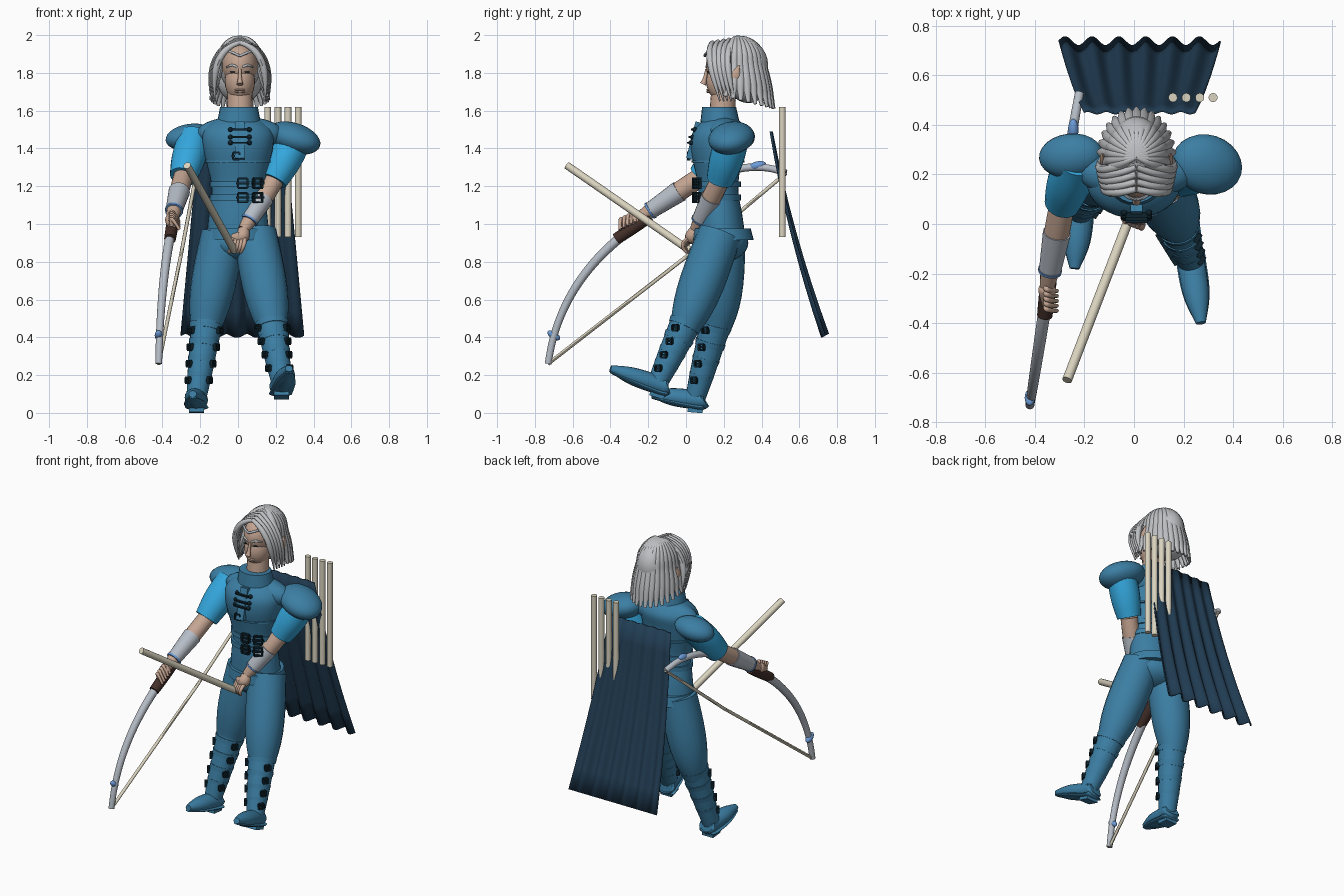
import bpy, bmesh, math
from mathutils import Vector, Matrix

if "Cube" in bpy.data.objects:
    bpy.data.objects.remove(bpy.data.objects["Cube"])


def material(name, *rgb):
    mat = bpy.data.materials.new(name)
    mat.use_nodes = True
    mat.diffuse_color = (*rgb, 1)
    mat.node_tree.nodes["Principled BSDF"].inputs["Base Color"].default_value = (*rgb, 1)
    return mat


SUIT = material("suit blue", .045, .21, .37)
SLEEVE = material("sleeve blue", .035, .39, .73)
CLOAK = material("cloak navy", .015, .045, .085)
HAIR = material("silver hair", .52, .53, .55)
SKIN = material("skin", .56, .38, .29)
CREAM = material("cream wood", .7, .65, .52)
BROWN = material("dark brown", .055, .028, .022)
STEEL = material("pale steel", .47, .51, .57)
GEM = material("soft blue", .15, .33, .68)
DARK = material("dark metal", .004, .016, .025)
SIDES = {"left": 1, "right": -1}
made = []


def finish(name, bm, mat):
    bmesh.ops.recalc_face_normals(bm, faces=bm.faces)
    mesh = bpy.data.meshes.new(name)
    bm.to_mesh(mesh)
    bm.free()
    mesh.materials.append(mat)
    part = bpy.data.objects.new(name, mesh)
    bpy.context.collection.objects.link(part)
    made.append(part)
    return part


def sample(values, t):
    """Smooth (Catmull-Rom) value at t along a list of points or radii."""
    last = len(values) - 1
    i = min(int(t * last), last - 1)
    f = t * last - i
    before, start, end, after = values[max(i - 1, 0)], values[i], values[i + 1], values[min(i + 2, last)]
    curve = 3 * (start - end) + after - before
    return start + f / 2 * (end - before + f * (2 * before - 5 * start + 4 * end - after + f * curve))


def bend(start, control, end):
    """Points along a simple curved path."""
    a, b, c = Vector(start), Vector(control), Vector(end)
    return [a.lerp(b, k / 8).lerp(b.lerp(c, k / 8), k / 8) for k in range(9)]


def tube(name, mat, points, radii, deep=1, sides=20, side=(1, 0, 0), level=False):
    """Loft ellipses along a path; deep is the ratio of depth to width."""
    points, radii = [Vector(p) for p in points], list(radii)
    steps = 4 * max(len(points), len(radii))
    spine = [sample(points, k / steps) for k in range(steps + 1)]
    bm, rings = bmesh.new(), []
    for k, centre in enumerate(spine):
        along = spine[min(k + 1, steps)] - spine[max(k - 1, 0)]
        along = Vector((0, 0, 1)) if level else along.normalized()
        across = Vector(side)
        across = (across - along * across.dot(along)).normalized()
        depth = across.cross(along) * deep
        radius = sample(radii, k / steps)
        angles = [math.tau * n / sides for n in range(sides)]
        rings.append([bm.verts.new(centre + radius * (across * math.cos(a) + depth * math.sin(a)))
                      for a in angles])
    for low, high in zip(rings, rings[1:]):
        for n in range(sides):
            bm.faces.new((low[n], low[n - 1], high[n - 1], high[n]))
    bm.faces.new(rings[0])
    bm.faces.new(rings[-1])
    return finish(name, bm, mat)


def placed(loc, size, rot):
    turn = Matrix.Rotation(rot[2], 4, 'Z') @ Matrix.Rotation(rot[1], 4, 'Y') @ Matrix.Rotation(rot[0], 4, 'X')
    return Matrix.Translation(loc) @ turn @ Matrix.Diagonal((*size, 1))


def ball(name, mat, loc, size, rot=(0, 0, 0)):
    bm = bmesh.new()
    bmesh.ops.create_uvsphere(bm, u_segments=24, v_segments=14, radius=1, matrix=placed(loc, size, rot))
    return finish(name, bm, mat)


def box(name, mat, loc, size, rot=(0, 0, 0)):
    bm = bmesh.new()
    bmesh.ops.create_cube(bm, size=1, matrix=placed(loc, size, rot))
    return finish(name, bm, mat)


def buckle(name, loc, size, turn=0):
    """Square frame with a centre pin, facing the front before turning."""
    rot = (0, 0, turn)
    frame = placed(loc, (size, size, size), rot)
    for s in (-.5, .5):
        box(name + "_post", DARK, frame @ Vector((s, 0, 0)), (.01, .02, size), rot)
        box(name + "_rail", DARK, frame @ Vector((0, 0, s)), (size, .02, .01), rot)
    box(name + "_pin", DARK, loc, (size * 1.4, .015, .01), rot)


# Jacket, yoke, collar, belts and hem
tube("jacket", SUIT, [(0, .19, .9), (0, .18, 1.05), (0, .17, 1.2), (0, .165, 1.4), (0, .18, 1.5), (0, .19, 1.57)],
     (.17, .155, .14, .185, .18, .09), deep=.76, sides=32, level=True)
ball("shoulder_yoke", SUIT, (.01, .2, 1.48), (.23, .1, .09))
ball("pelvis", SUIT, (0, .19, .9), (.16, .14, .1))
tube("collar", SUIT, [(.005, .18, 1.54), (.005, .175, 1.62)], (.115, .1), deep=.9, sides=24, level=True)
for height, radius, width in ((1.14, .15, .03), (1.21, .15, .03), (1.33, .175, .01)):
    ends = [(0, .17, height + s * width / 2) for s in (-1, 1)]
    tube("jacket_band", SUIT, ends, (radius, radius), deep=.8, sides=32, level=True)
tube("jacket_hem", SUIT, [(.005, .195, .915), (.005, .19, .975)], (.182, .17), deep=.9, sides=32, level=True)
box("front_placket", SUIT, (.01, .05, 1.44), (.05, .05, .2), (-.25, 0, 0))
for height in (1.14, 1.215):
    buckle("belt_buckle", (.025, .043, height), .05)
    buckle("belt_buckle", (.105, .06, height), .05, .5)
buckle("chest_buckle", (-.01, .015, 1.36), .035)
for height in (1.43, 1.46, 1.5):
    front = .015 + (height - 1.43) * .3
    box("clasp_bar", DARK, (.01, front, height), (.09, .02, .01))
    for s in (-1, 1):
        ball("clasp_knob", DARK, (.01 + s * .05, front + .01, height), (.013,) * 3)

# Neck, head and face
tube("neck", SKIN, [(.01, .19, 1.54), (.01, .2, 1.72)], (.07, .065))
ball("skull", SKIN, (.01, .235, 1.84), (.095, .13, .12))
ball("jaw", SKIN, (.01, .195, 1.755), (.08, .088, .108))
tube("nose", SKIN, bend((.01, .11, 1.82), (.01, .1, 1.76), (.01, .09, 1.74)), (.008, .011, .017), sides=12)
for height in (1.7, 1.71):
    ball("lip", SKIN, (.01, .12, height), (.028, .012, .007))
for label, s in SIDES.items():
    ball(label + "_eye", DARK, (.01 + s * .038, .117, 1.805), (.014, .008, .003))
    tube(label + "_brow", HAIR, bend((.01 + s * .015, .108, 1.83), (.01 + s * .04, .11, 1.85),
                                     (.01 + s * .07, .14, 1.83)), (.006, .007, .004), sides=8)
    tube(label + "_ear", SKIN, bend((.01 + s * .12, .25, 1.74), (.01 + s * .135, .26, 1.78),
                                    (.01 + s * .135, .28, 1.84)), (.02, .028, .005), deep=.6, side=(0, 1, 0))
    tube(label + "_circlet", STEEL, bend((.01, .1, 1.89), (.01 + s * .06, .1, 1.92), (.01 + s * .1, .2, 1.92)),
         (.007, .007), sides=8)

# Hair: inner mass, locks combed from the crown, and face framing strands
ball("hair_cap", HAIR, (.01, .285, 1.84), (.11, .15, .15))
ball("hair_back", HAIR, (.01, .33, 1.76), (.12, .11, .12))
LOCKS = 19
for i in range(LOCKS):
    angle = math.pi * (1.2 * i / (LOCKS - 1) - .1)
    c, s = math.cos(angle), math.sin(angle)
    path = []
    for k in range(9):
        arc, fall = math.pi / 2 * min(k / 4, 1), max(k / 4 - 1, 0)
        out = math.sin(arc) + .4 * fall
        path.append((.01 + .11 * out * c, .27 + .14 * out * s, 1.84 + .15 * math.cos(arc) - fall * (.18 + .05 * s)))
    tube("hair_lock", HAIR, path, (.01, .02, .025, .025, .01), deep=.8, sides=8, side=(-s, c, 0))
for label, s in SIDES.items():
    for k in range(5):
        step = k / 100
        strand = bend((.01, .14 + 3 * step, 1.96 + step / 2), (.01 + s * (.16 + step / 2), .1 + 2 * step, 1.92),
                      (.01 + s * (.13 + step / 2), .18 + 2 * step, 1.65))
        tube(label + "_fringe", HAIR, strand, (.013, .018, .018, .004), sides=8)

# Arms: pauldron, sleeve, forearm, bracer and hand
ball("left_pauldron", SUIT, (.295, .24, 1.455), (.148, .12, .08), (0, .3, -.3))
ball("right_pauldron", SUIT, (-.255, .275, 1.46), (.13, .09, .07), (0, -.15, .1))
ARMS = {
    "left": ((.31, .25, 1.46), (.19, .18, 1.23), (.03, .05, .97)),
    "right": ((-.23, .26, 1.46), (-.29, .08, 1.25), (-.35, -.25, 1.03)),
}
GRASP = {
    "left": ((.02, .03, .93), (-.016, .006, 0), (0, -.07, -.04), (-.02, -.02, -.08)),
    "right": ((-.35, -.27, 1.02), (0, -.02, -.01), (-.02, -.02, .08), (.04, -.02, -.02)),
}
for label, joints in ARMS.items():
    shoulder, elbow, wrist = map(Vector, joints)
    tube(label + "_sleeve", SLEEVE, [shoulder, elbow], (.085, .09, .072))
    tube(label + "_forearm", SKIN, [elbow, wrist], (.052, .05, .03))
    cuff = elbow.lerp(wrist, .8)
    tube(label + "_bracer", STEEL, [elbow.lerp(wrist, .35), cuff], (.057, .045))
    tube(label + "_bracer_trim", GEM, [cuff, elbow.lerp(wrist, .83)], (.049, .047))
    palm, spread, rise, curl = map(Vector, GRASP[label])
    tube(label + "_palm", SKIN, [wrist, palm, palm + spread * 3], (.03, .036, .02))
    for k in range(5):
        root = palm + spread * (k - 1)
        tube(label + "_finger", SKIN, bend(root, root + rise, root + curl), (.012, .011, .008), sides=8)

# Legs: trousers, buckled boots, soles and heels
LEGS = {
    "left": ((.09, .18, .95), (.17, .02, .52), (.23, -.15, .16), (.27, -.4, .235)),
    "right": ((-.08, .2, .95), (-.16, .17, .52), (-.22, .05, .08), (-.24, -.18, .1)),
}
for label, joints in LEGS.items():
    hip, knee, ankle, toe = map(Vector, joints)
    down = Vector((0, 0, -.04))
    calf = knee.lerp(ankle, .5)
    tube(label + "_trouser_leg", SUIT, [hip, knee, calf], (.115, .118, .075, .055))
    tube(label + "_boot_shaft", SUIT, [knee.lerp(ankle, .1), ankle], (.084, .07, .053))
    heel = ankle.lerp(toe, -.2)
    tube(label + "_boot_foot", SUIT, [heel, ankle + down / 4, toe], (.045, .058, .056, .052, .02), deep=.9)
    tube(label + "_sole", SUIT, [heel + down, ankle + down * 1.2, toe + down / 2], (.04, .06, .06, .055, .02), deep=.25)
    pitch = math.atan2(toe.z - ankle.z, ankle.y - toe.y)
    box(label + "_heel", SUIT, ankle + down * 1.4, (.08, .08, .045), (-pitch, 0, 0))
    for k in range(4):
        high, low = (knee.lerp(ankle, .12 + .2 * k + d) for d in (0, .07))
        radius = .09 - .008 * k
        tube(label + "_boot_strap", SUIT, [high, low], (radius, radius - .005))
        for s in (-1, 1):
            buckle(label + "_boot_buckle", low + Vector((s * .85, -.5, 0)) * radius, .03, s)

# Cloak widening downwards in soft folds
FOLDS, COLUMNS = 6, 60
bm, rows = bmesh.new(), []
spine = bend((0, .455, 1.49), (0, .55, .95), (0, .74, .41))
for j, centre in enumerate(spine):
    v = j / (len(spine) - 1)
    row = []
    for i in range(COLUMNS + 1):
        wave = math.sin(math.tau * FOLDS * i / COLUMNS)
        x = .02 + (i / COLUMNS - .5) * (.45 + .2 * v)
        row.append(bm.verts.new(centre + Vector((x, wave * (.005 + .013 * v), wave * v / 100))))
    rows.append(row)
for high, low in zip(rows, rows[1:]):
    for i in range(COLUMNS):
        bm.faces.new((high[i], high[i + 1], low[i + 1], low[i]))
finish("cloak", bm, CLOAK).modifiers.new("thickness", "SOLIDIFY").thickness = .008

# Arrows on the back and the one being drawn
for k in range(4):
    x = .157 + .054 * k
    tube("stored_arrow", CREAM, [(x, .51, .93), (x, .51, 1.62)], (.018, .018))
tube("drawn_arrow", CREAM, [(-.27, -.63, 1.31), (-.02, .02, .86)], (.02, .02))

# Bow: limbs, grip, tip gems and string
grip, reach = Vector((-.35, -.28, .98)), Vector((.01, .09, .06))
bottom, top = Vector((-.42, -.73, .26)), Vector((-.22, .53, 1.27))
tube("lower_limb", STEEL, bend(bottom, (-.41, -.67, .7), grip), (.018, .022, .026))
tube("upper_limb", STEEL, bend(grip, (-.28, .21, 1.4), top), (.026, .022, .018))
tube("bow_grip", BROWN, [grip - reach, grip + reach], (.031, .033, .031))
ball("lower_tip_gem", GEM, (-.42, -.7, .41), (.021, .038, .02), (-.6, 0, 0))
ball("upper_tip_gem", GEM, (-.245, .38, 1.31), (.021, .045, .022), (.2, 0, 0))
nock = bottom.lerp(top, .6) + Vector((0, 0, -.02))
for end in (bottom, top):
    tube("bow_string", CREAM, [end, nock], (.01, .01), sides=8)

bpy.ops.object.select_all(action='DESELECT')
for part in made:
    part.select_set(True)
bpy.context.view_layer.objects.active = made[0]
bpy.ops.object.shade_smooth_by_angle(angle=math.radians(45))
